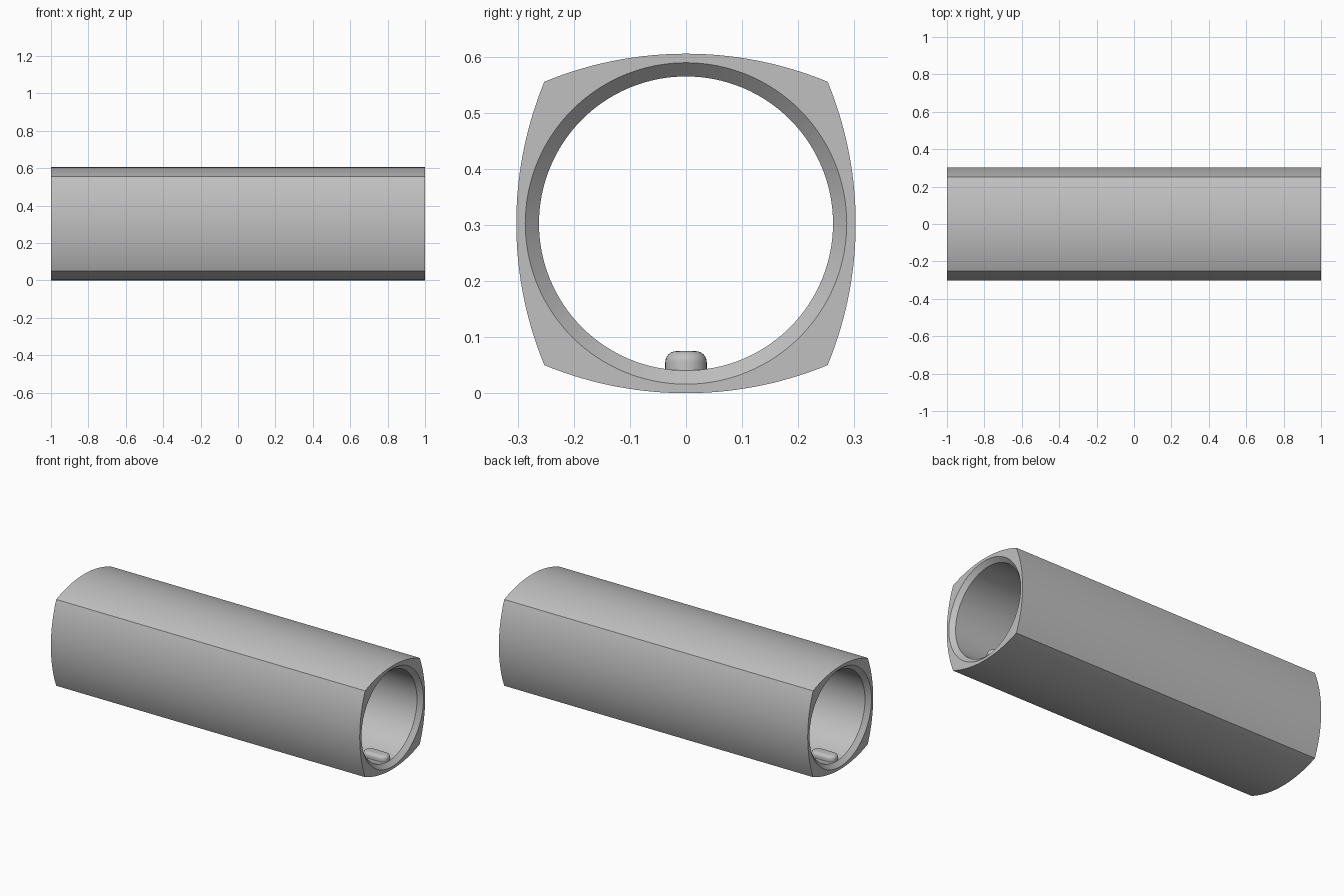
import bpy, bmesh
from math import sin, cos, pi, sqrt, radians
from mathutils import Vector

cube = bpy.data.objects.get("Cube")
if cube:
    bpy.data.objects.remove(cube, do_unlink=True)

HALF_LENGTH = 1.0
HALF_WIDTH = 0.3025      # centre to the crown of each bowed side
HALF_CORNER = 0.2525     # centre to each corner along y and z
BORE, MOUTH = 0.262, 0.2865
CHAMFER = MOUTH - BORE
SEGMENTS = 128

grey = bpy.data.materials.new("plain grey")
grey.use_nodes = True
grey.diffuse_color = (0.53, 0.53, 0.53, 1)
grey.node_tree.nodes["Principled BSDF"].inputs["Base Color"].default_value = grey.diffuse_color


def loft(name, rings, closed):
    """Skin a list of equal point rings, joined end to end or capped."""
    bm = bmesh.new()
    loops = [[bm.verts.new(p) for p in ring] for ring in rings]
    pairs = list(zip(loops, loops[1:]))
    if closed:
        pairs.append((loops[-1], loops[0]))
    else:
        bm.faces.new(loops[0])
        bm.faces.new(loops[-1])
    for a, b in pairs:
        for i in range(len(a)):
            j = (i + 1) % len(a)
            bm.faces.new((a[i], a[j], b[j], b[i]))
    bmesh.ops.recalc_face_normals(bm, faces=bm.faces)
    mesh = bpy.data.meshes.new(name)
    bm.to_mesh(mesh)
    bm.free()
    mesh.shade_smooth()
    mesh.set_sharp_from_angle(angle=radians(30))
    mesh.materials.append(grey)
    obj = bpy.data.objects.new(name, mesh)
    bpy.context.collection.objects.link(obj)
    return obj


# Tube: square outside with bowed sides, round chamfered bore
sagitta = HALF_WIDTH - HALF_CORNER
bow = (HALF_CORNER ** 2 + sagitta ** 2) / (2 * sagitta)
offset = bow - HALF_WIDTH


def bowed_square(angle):
    t = (angle + pi / 4) % (pi / 2) - pi / 4
    return sqrt(bow ** 2 - (offset * sin(t)) ** 2) - offset * cos(t)


def section(x, radius):
    angles = [2 * pi * i / SEGMENTS for i in range(SEGMENTS)]
    return [Vector((x, radius(a) * cos(a), HALF_WIDTH + radius(a) * sin(a))) for a in angles]


def mouth(angle):
    return MOUTH


def bore(angle):
    return BORE


inner = HALF_LENGTH - CHAMFER
loft("tube_body", [
    section(-HALF_LENGTH, bowed_square), section(HALF_LENGTH, bowed_square),
    section(HALF_LENGTH, mouth), section(inner, bore),
    section(-inner, bore), section(-HALF_LENGTH, mouth)], closed=True)

# Locating keys: rounded pills on the bore floor near each end
KEY_RADIUS, KEY_LENGTH, KEY_TOP, FILLET = 0.037, 0.155, 0.075, 0.02


def pill(centre_x, radius, z, steps=16):
    reach = KEY_LENGTH / 2 - KEY_RADIUS
    ring = []
    for side in (1, -1):
        for i in range(steps + 1):
            a = pi * i / steps - pi / 2
            ring.append((centre_x + side * (reach + radius * cos(a)),
                         side * radius * sin(a), z))
    return ring


for name, side in (("left_key", 1), ("right_key", -1)):
    x = side * (inner - KEY_LENGTH / 2)
    rings = [pill(x, KEY_RADIUS, 0.032)]
    for i in range(7):
        a = pi / 2 * i / 6
        rings.append(pill(x, KEY_RADIUS - FILLET * (1 - cos(a)),
                          KEY_TOP - FILLET * (1 - sin(a))))
    loft(name, rings, closed=False)
